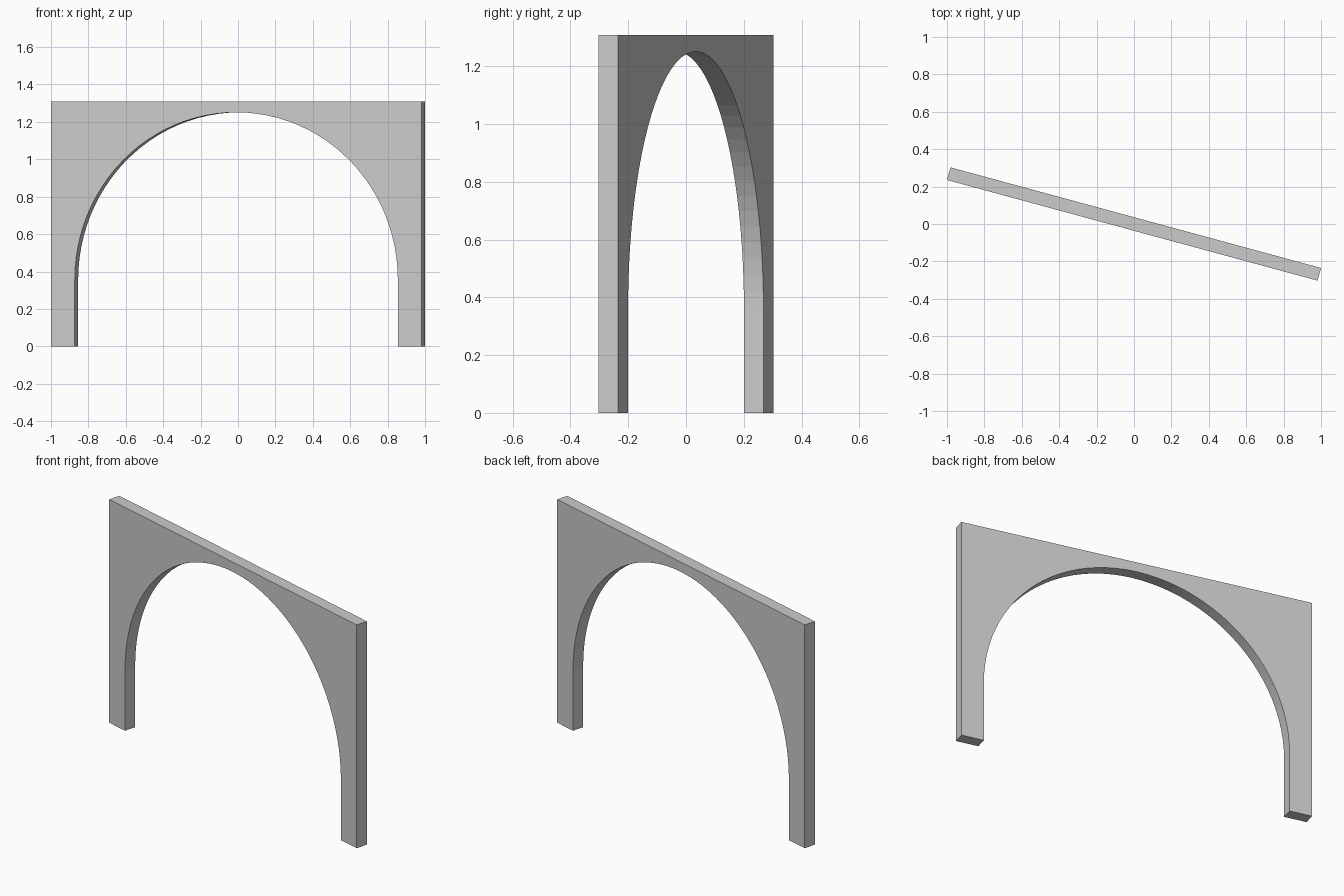
import bpy, bmesh
from math import sin, cos, pi, radians

if "Cube" in bpy.data.objects:
    bpy.data.objects.remove(bpy.data.objects["Cube"])

LENGTH, THICK, HEIGHT = 2.053, 0.07, 1.308
RADIUS, SPRING, SEGS = 0.895, 0.356, 48
h = LENGTH / 2

# Wall outline: outer rectangle, then the arched opening from right to left
outline = [(-RADIUS, 0), (-h, 0), (-h, HEIGHT), (h, HEIGHT), (h, 0), (RADIUS, 0)]
outline += [(RADIUS * cos(pi * i / SEGS), SPRING + RADIUS * sin(pi * i / SEGS))
            for i in range(SEGS + 1)]

# Extrude the outline through the wall thickness
bm = bmesh.new()
face = bm.faces.new([bm.verts.new((x, -THICK / 2, z)) for x, z in outline])
ext = bmesh.ops.extrude_face_region(bm, geom=[face], use_keep_orig=True)
verts = [g for g in ext["geom"] if isinstance(g, bmesh.types.BMVert)]
bmesh.ops.translate(bm, verts=verts, vec=(0, THICK, 0))
bmesh.ops.recalc_face_normals(bm, faces=bm.faces)

mesh = bpy.data.meshes.new("arched_wall")
bm.to_mesh(mesh)
bm.free()

# Arched wall, turned about the vertical axis
wall = bpy.data.objects.new("arched_wall", mesh)
wall.rotation_euler.z = radians(-15.19)
bpy.context.collection.objects.link(wall)
